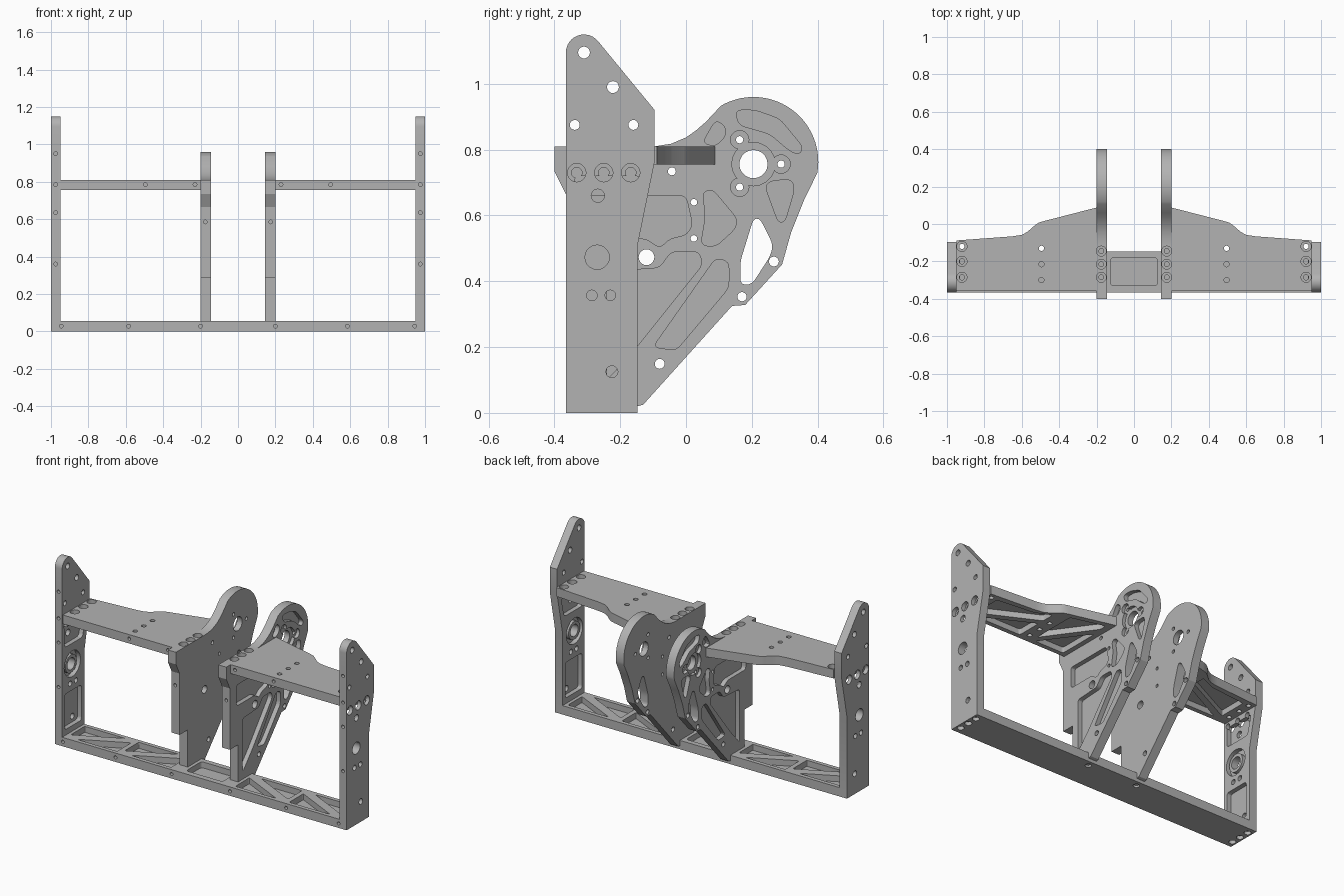
import bpy
import bmesh
from math import cos, sin, radians
from mathutils import Vector

cube = bpy.data.objects.get("Cube")
if cube:
    bpy.data.objects.remove(cube, do_unlink=True)

grey = bpy.data.materials.new("machined grey")
grey.use_nodes = True
grey.diffuse_color = (0.45, 0.45, 0.45, 1)
grey.node_tree.nodes["Principled BSDF"].inputs["Base Color"].default_value = grey.diffuse_color


def arc(center, radius, start=0, end=360, steps=24):
    """Points along an arc; a full turn leaves out the repeated last point."""
    count = steps if end - start >= 360 else steps + 1
    angles = [radians(start + (end - start) * i / steps) for i in range(count)]
    return [(center[0] + radius * cos(a), center[1] + radius * sin(a)) for a in angles]


def fillet(points, radius=0.02, steps=4):
    """Round every corner of a polygon."""
    pts = [Vector(p) for p in points]
    result = []
    for i, p in enumerate(pts):
        before, after = pts[i - 1] - p, pts[(i + 1) % len(pts)] - p
        a = p + before.normalized() * min(radius, before.length * 0.45)
        b = p + after.normalized() * min(radius, after.length * 0.45)
        for k in range(steps + 1):
            t = k / steps
            result.append(tuple(a * (1 - t) ** 2 + p * 2 * t * (1 - t) + b * t * t))
    return result


def rect(left, right, bottom, top):
    return [(left, bottom), (right, bottom), (right, top), (left, top)]


def prism(name, axis, outline, low, high, side=1):
    """Extrude an outline along an axis; side -1 mirrors it across x."""
    place = {"x": lambda a, b, d: (side * d, a, b),
             "y": lambda a, b, d: (side * a, d, b),
             "z": lambda a, b, d: (side * a, b, d)}[axis]
    bm = bmesh.new()
    ends = [[bm.verts.new(place(a, b, d)) for a, b in outline] for d in (low, high)]
    for ring in ends:
        bm.faces.new(ring)
    for i in range(len(outline)):
        bm.faces.new((ends[0][i - 1], ends[0][i], ends[1][i], ends[1][i - 1]))
    bmesh.ops.recalc_face_normals(bm, faces=bm.faces)
    mesh = bpy.data.meshes.new(name)
    bm.to_mesh(mesh)
    bm.free()
    mesh.materials.append(grey)
    obj = bpy.data.objects.new(name, mesh)
    bpy.context.collection.objects.link(obj)
    return obj


def cut(obj, axis, outline, low, high, side=1):
    """Subtract a prism from a part and discard the cutter."""
    cutter = prism("cutter", axis, outline, low, high, side)
    mod = obj.modifiers.new("cut", "BOOLEAN")
    mod.operation, mod.solver, mod.object = "DIFFERENCE", "EXACT", cutter
    bpy.context.view_layer.update()
    graph = bpy.context.evaluated_depsgraph_get()
    mesh = bpy.data.meshes.new_from_object(obj.evaluated_get(graph))
    obj.modifiers.clear()
    obj.data = mesh
    bpy.data.objects.remove(cutter, do_unlink=True)


def drill(obj, axis, holes, low, high, side=1):
    for a, b, radius in holes:
        cut(obj, axis, arc((a, b), radius, steps=20), low, high, side)


def finish(obj):
    bpy.ops.object.select_all(action="DESELECT")
    obj.select_set(True)
    bpy.context.view_layer.objects.active = obj
    bpy.ops.object.shade_smooth_by_angle(angle=radians(25))


FRONT, BACK = -0.365, -0.148
SHELF_LOW, SHELF_TOP = 0.755, 0.81
BAR_TOP = 0.055
FOOT = 0.145
PLATE = 0.2
END = 0.95
HUB = (0.205, 0.763)

# Base bar with a truss of pockets in its top
bar = prism("base_bar", "z", rect(-1, 1, FRONT, BACK), 0, BAR_TOP)
cut(bar, "z", fillet(rect(-0.125, 0.125, -0.33, -0.18)), 0.018, 0.1)
for side in (1, -1):
    for left, right in ((0.22, 0.56), (0.59, 0.93)):
        low, high, gap = -0.34, -0.173, 0.06
        for triangle in ([(left, low), (right - gap, low), (left, high - gap / 2)],
                         [(right, high), (left + gap, high), (right, low + gap / 2)]):
            cut(bar, "z", fillet(triangle, 0.012), 0.018, 0.1, side)
    drill(bar, "y", [(x, 0.028, 0.01) for x in (0.2, 0.585, 0.945)], -0.4, -0.34, side)
    drill(bar, "z", [(0.972, y, 0.02) for y in (-0.32, -0.255, -0.19)], -0.1, 0.02, side)
    drill(bar, "z", [(0.172, -0.185, 0.018)], -0.1, 0.012, side)
finish(bar)

# Upright end plate outline and holes, as (y, z)
end_outline = [(FRONT, BAR_TOP), (BACK, BAR_TOP), (BACK, 0.505), (-0.095, 0.765), (-0.095, 0.92)]
end_outline += arc((-0.31, 1.095), 0.055, 38, 180, 12)
end_holes = [(-0.31, 1.095, 0.018), (-0.222, 0.99, 0.018), (-0.338, 0.875, 0.015),
             (-0.16, 0.875, 0.015), (-0.268, 0.66, 0.02), (-0.27, 0.473, 0.037),
             (-0.286, 0.357, 0.016), (-0.23, 0.357, 0.016), (-0.225, 0.125, 0.018)]
end_pockets = [[(-0.34, 0.6), (-0.165, 0.6), (-0.135, 0.72), (-0.34, 0.72)],
               rect(-0.34, -0.175, 0.09, 0.31)]

# Shelf outline and underside pockets, as (x, y)
shelf_outline = [(PLATE, -0.358), (END, -0.358), (END, -0.088), (0.65, -0.066), (0.6, -0.058),
                 (0.57, -0.042), (0.53, -0.007), (0.51, 0.007), (0.48, 0.016), (PLATE, 0.088)]
shelf_pockets = [[(0.23, -0.33), (0.43, -0.33), (0.23, -0.06)],
                 [(0.45, -0.29), (0.45, -0.01), (0.24, 0.045), (0.24, 0)],
                 [(0.54, -0.33), (0.85, -0.33), (0.54, -0.17)],
                 [(0.54, -0.13), (0.88, -0.3), (0.88, -0.12), (0.64, -0.095), (0.54, -0.05)]]

# Inner plate outline, as (y, z): swept tail, round head, front tab
inner_outline = [(-0.285, 0.04), (BACK, 0.04), (BACK, 0.02), (-0.13, 0.025), (0.14, 0.325),
                 (0.18, 0.328), (0.292, 0.451), (0.32, 0.55), (0.36, 0.65)]
inner_outline += arc(HUB, 0.197, -10, 120, 28)
inner_outline += [(0.06, 0.884), (0.03, 0.858), (0, 0.837), (-0.045, 0.818), (-0.095, SHELF_TOP),
                  (-0.4, SHELF_TOP), (-0.4, 0.735), (FRONT, 0.665), (FRONT, 0.285), (-0.285, 0.285)]
window = [(0.165, 0.39), (0.165, 0.46), (0.205, 0.59), (0.225, 0.59), (0.265, 0.51),
          (0.255, 0.475), (0.2, 0.39)]
head_pockets = [
    [(0.05, 0.82), (0.09, 0.89), (0.12, 0.87), (0.12, 0.84), (0.09, 0.81)],
    [(0.15, 0.92), (0.21, 0.92), (0.285, 0.893), (0.355, 0.808), (0.345, 0.785),
     (0.315, 0.796), (0.255, 0.848), (0.16, 0.875)],
    [(0.24, 0.69), (0.26, 0.705), (0.32, 0.71), (0.33, 0.68), (0.3, 0.58), (0.28, 0.58)]]
web_pockets = [
    [(-0.1, 0.2), (-0.03, 0.19), (0.13, 0.38), (0.13, 0.46), (0.09, 0.47)],
    [(-0.24, 0.1), (-0.15, 0.2), (0.05, 0.45), (0.04, 0.49), (-0.045, 0.49),
     (-0.08, 0.44), (-0.24, 0.43)],
    [(-0.3, 0.66), (0, 0.66), (0.02, 0.57), (0, 0.54), (-0.05, 0.53), (-0.08, 0.5),
     (-0.12, 0.53), (-0.3, 0.53)],
    [(0.05, 0.67), (0.08, 0.68), (0.155, 0.59), (0.15, 0.56), (0.09, 0.505),
     (0.045, 0.51), (0.06, 0.6)]]
bolts = [(0.163, 0.83), (0.163, 0.686), (0.289, 0.756)]
inner_holes = [(0.205, 0.756, 0.043), (0.267, 0.46, 0.015), (0.17, 0.353, 0.014),
               (-0.08, 0.149, 0.015), (-0.043, 0.734, 0.012), (0.024, 0.64, 0.01),
               (0.024, 0.53, 0.01), (-0.12, 0.473, 0.024)]
inner_holes += [(y, z, 0.011) for y, z in bolts]

for side, label in ((1, "left"), (-1, "right")):
    # End plate: pockets face inward, counterbores face outward
    plate = prism(label + "_end_plate", "x", end_outline, END, 1, side)
    for pocket in end_pockets:
        cut(plate, "x", fillet(pocket), 0.9, 0.978, side)
    drill(plate, "x", [(-0.265, 0.473, 0.08)], 0.9, 0.978, side)
    drill(plate, "x", end_holes, 0.9, 1.1, side)
    for y in (-0.332, -0.25, -0.168):
        drill(plate, "x", [(y, 0.73, 0.028)], 0.975, 1.1, side)
        drill(plate, "x", [(y, 0.73, 0.016)], 0.9, 1.1, side)
    drill(plate, "y", [(0.975, z, 0.01) for z in (0.36, 0.635, 0.785, 0.95)], -0.4, -0.345, side)
    finish(plate)

    # Bearing ring standing in the round pocket
    ring = prism(label + "_bearing_ring", "x", arc((-0.27, 0.473), 0.056), 0.955, 0.985, side)
    drill(ring, "x", [(-0.27, 0.473, 0.037)], 0.9, 1.1, side)
    finish(ring)

    # Shelf between the plates
    shelf = prism(label + "_shelf", "z", shelf_outline, SHELF_LOW, SHELF_TOP, side)
    for pocket in shelf_pockets:
        cut(shelf, "z", fillet(pocket, 0.015), 0.7, 0.79, side)
    drill(shelf, "z", [(0.495, y, 0.014) for y in (-0.13, -0.215, -0.3)], 0.7, 0.9, side)
    for y in (-0.12, -0.2, -0.285):
        drill(shelf, "z", [(0.92, y, 0.027)], 0.785, 0.9, side)
        drill(shelf, "z", [(0.92, y, 0.014)], 0.7, 0.9, side)
    drill(shelf, "y", [(x, 0.785, 0.01) for x in (0.23, 0.495)], -0.4, -0.34, side)
    finish(shelf)

    # Inner plate: pockets face outward
    inner = prism(label + "_inner_plate", "x", inner_outline, FOOT, PLATE, side)
    for pocket in head_pockets + web_pockets:
        cut(inner, "x", fillet(pocket), 0.172, 0.3, side)
    drill(inner, "x", [(0.205, 0.756, 0.066)] + [(y, z, 0.028) for y, z in bolts], 0.18, 0.3, side)
    cut(inner, "x", fillet(window), 0.1, 0.3, side)
    drill(inner, "x", inner_holes, 0.1, 0.3, side)
    for y in (-0.145, -0.215, -0.285):
        drill(inner, "z", [(0.175, y, 0.0265)], 0.785, 0.9, side)
        drill(inner, "z", [(0.175, y, 0.013)], 0.74, 0.9, side)
    drill(inner, "y", [(0.175, 0.585, 0.01)], -0.4, -0.345, side)
    finish(inner)
